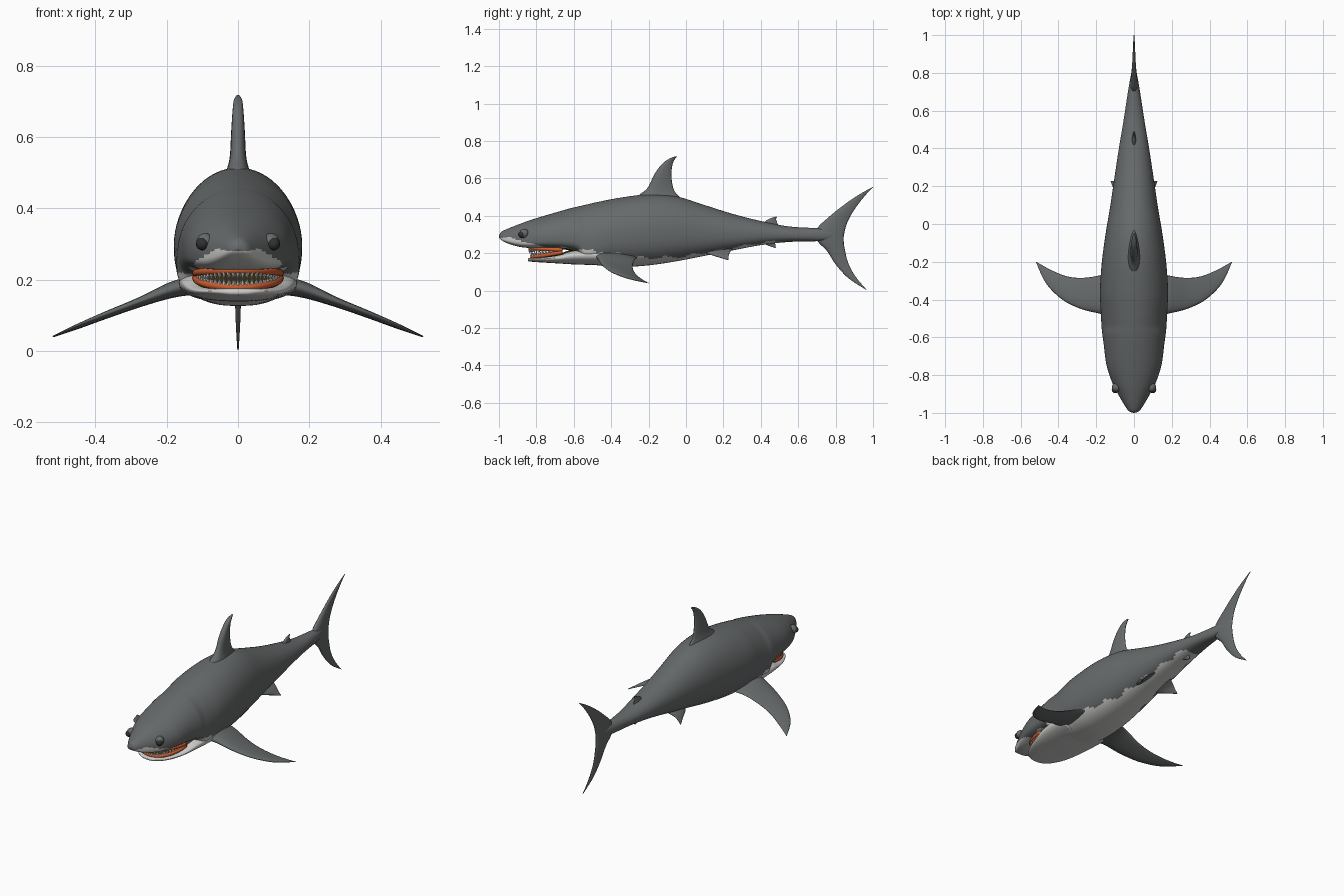
import bpy, bmesh, math
from mathutils import Vector, Matrix

if "Cube" in bpy.data.objects:
    bpy.data.objects.remove(bpy.data.objects["Cube"])


def material(name, rgb):
    m = bpy.data.materials.new(name)
    m.diffuse_color = (*rgb, 1)
    m.use_nodes = True
    m.node_tree.nodes["Principled BSDF"].inputs["Base Color"].default_value = m.diffuse_color
    return m


GREY = material("slate_skin", (0.135, 0.145, 0.147))
WHITE = material("pale_belly", (0.62, 0.62, 0.61))
MOUTH = material("dark_mouth", (0.045, 0.035, 0.01))
GUM = material("orange_gum", (0.6, 0.11, 0.03))
TOOTH = material("tooth_white", (0.85, 0.85, 0.82))
EYE = material("eye_black", (0.03, 0.03, 0.03))


def smooth_rows(rows, steps):
    """Catmull-Rom resampling of rows of numbers."""
    out, n = [], len(rows)
    for i in range(n - 1):
        a, b, c, d = (rows[min(max(j, 0), n - 1)] for j in (i - 1, i, i + 1, i + 2))
        for s in range(steps):
            t = s / steps
            out.append([0.5 * (2 * q + (r - p) * t + (2 * p - 5 * q + 4 * r - u) * t * t
                               + (3 * q - p - 3 * r + u) * t ** 3)
                        for p, q, r, u in zip(a, b, c, d)])
    out.append(list(rows[-1]))
    return out


def finish(name, bm, mats, rule=None, smooth=True):
    bmesh.ops.recalc_face_normals(bm, faces=bm.faces)
    bm.normal_update()
    for f in bm.faces:
        f.smooth = smooth
        if rule:
            f.material_index = rule(f.calc_center_median(), f.normal)
    me = bpy.data.meshes.new(name)
    bm.to_mesh(me)
    bm.free()
    for m in mats:
        me.materials.append(m)
    ob = bpy.data.objects.new(name, me)
    bpy.context.collection.objects.link(ob)
    return ob


def loft(name, rings, mats, rule=None):
    bm = bmesh.new()
    vs = [[bm.verts.new(p) for p in r] for r in rings]
    n = len(vs[0])
    for a, b in zip(vs, vs[1:]):
        for i in range(n):
            j = (i + 1) % n
            bm.faces.new((a[i], a[j], b[j], b[i]))
    bm.faces.new(vs[0])
    bm.faces.new(vs[-1])
    return finish(name, bm, mats, rule)


def spow(v, e):
    return math.copysign(abs(v) ** e, v)


def section(y, w, top, bottom, mid, low_exp, n=64):
    """Cross-section: elliptical back, squarer underside."""
    zm = bottom + mid * (top - bottom)
    ring = []
    for i in range(n):
        a = 2 * math.pi * i / n
        c, s = math.cos(a), math.sin(a)
        if s >= 0:
            ring.append((w * c, y, zm + (top - zm) * s))
        else:
            e = 2 / low_exp
            ring.append((w * spow(c, e), y, zm + (zm - bottom) * spow(s, e)))
    return ring


def lerp_table(tab, y):
    for (a, u), (b, v) in zip(tab, tab[1:]):
        if y <= b:
            return u + (v - u) * max(0, (y - a) / (b - a))
    return tab[-1][1]


# Body: y, half width, top, bottom
BODY = [(-1, .004, .293, .285), (-.99, .028, .312, .272), (-.96, .05, .328, .255),
        (-.9, .085, .352, .236), (-.84, .115, .374, .228), (-.75, .145, .402, .226),
        (-.64, .16, .434, .218), (-.58, .168, .449, .2), (-.54, .172, .458, .15),
        (-.48, .175, .472, .136), (-.35, .18, .497, .126), (-.2, .17, .514, .135),
        (-.05, .15, .503, .157), (.1, .125, .457, .186), (.25, .103, .41, .215),
        (.4, .08, .372, .243), (.55, .055, .343, .26), (.7, .032, .334, .264),
        (.78, .018, .33, .27), (.84, .004, .318, .282)]
BELLY_LINE = [(-1, .285), (-.88, .272), (-.8, .238), (-.6, .225), (-.4, .2), (-.2, .175),
              (0, .183), (.2, .222), (.45, .262), (.56, .262), (.6, .2), (1, .2)]


def in_mouth(c):
    return c.y > -.66 and abs(c.x) < .12 or (c.x / .115) ** 2 + ((c.y + .66) / .165) ** 2 < 1


def body_rule(c, n):
    if c.y < -.53 and in_mouth(c) and c.z < .235 and (n.z < -.3 or n.y < -.3):
        return 2
    return 1 if c.z < lerp_table(BELLY_LINE, c.y) + .006 * math.sin(c.y * 45) else 0


rings = []
for y, w, t, b in smooth_rows(BODY, 6):
    head = min(1, max(0, (-.4 - y) / .2))
    rings.append(section(y, w, t, b, .46 - .16 * head, 2.5 + head))
loft("body", rings, [GREY, WHITE, MOUTH], body_rule)

# Lower jaw
JAW = [(-.846, .015, .17, .16), (-.838, .05, .174, .156), (-.81, .085, .177, .153),
       (-.75, .118, .183, .149), (-.68, .14, .196, .145), (-.6, .158, .222, .14),
       (-.5, .166, .23, .137), (-.42, .165, .23, .135)]
loft("lower_jaw", [section(y, w, t, b, .6, 2.3) for y, w, t, b in smooth_rows(JAW, 5)],
     [WHITE, MOUTH], lambda c, n: 1 if n.z > .3 and in_mouth(c) else 0)


# Gums and teeth follow a U-shaped jaw line
def jaw_point(a, front, z0, z1):
    return Vector((.118 * math.sin(a), -.66 - front * math.cos(a),
                   z0 + (z1 - z0) * (1 - math.cos(a))))


def gum_and_teeth(label, front, z0, z1, up):
    rings, n = [], 40
    for i in range(n + 1):
        a = math.pi * (i / n - .5)
        p = jaw_point(a, front, z0, z1)
        out = Vector((math.sin(a), -math.cos(a), 0))
        rings.append([p + out * .011 * math.cos(k * math.pi / 4)
                      + Vector((0, 0, .011 * math.sin(k * math.pi / 4))) for k in range(8)])
    loft(label + "_gum", rings, [GUM])
    bm = bmesh.new()
    for row, (count, size) in enumerate(((27, .022), (24, .016))):
        for i in range(count):
            a = math.pi * .94 * (i / (count - 1) - .5)
            p = jaw_point(a, front + .006 - .014 * row, z0, z1)
            p.z += up * (.006 + size / 2)
            m = Matrix.Translation(p) @ Matrix.Rotation(0 if up > 0 else math.pi, 4, 'X')
            bmesh.ops.create_cone(bm, cap_ends=True, segments=4, radius1=.0055,
                                  radius2=0, depth=size, matrix=m)
    finish(label + "_teeth", bm, [TOOTH], smooth=False)


gum_and_teeth("upper", .172, .226, .218, -1)
gum_and_teeth("lower", .162, .178, .205, 1)


# Fins: stations of leading point, trailing point, half thickness
def fin(name, stations, normal, side=1):
    rings = []
    nv = Vector(normal)
    for r in smooth_rows(stations, 6):
        lead, trail, th = Vector(r[0:3]), Vector(r[3:6]), r[6]
        ring = []
        for k in range(20):
            a = 2 * math.pi * k / 20
            t = (1 - math.cos(a)) / 2
            p = lead.lerp(trail, t) + nv * th * math.sin(a) * (1.25 - .7 * t)
            ring.append((p.x * side, p.y, p.z))
        rings.append(ring)
    loft(name, rings, [GREY])


def flat_fin(name, rows):
    fin(name, [(0, a, b, 0, c, d, t) for a, b, c, d, t in rows], (1, 0, 0))


flat_fin("dorsal_fin", [(-.3, .47, .0, .46, .05), (-.25, .512, -.03, .495, .034),
                        (-.205, .55, -.065, .54, .024), (-.17, .62, -.078, .61, .02),
                        (-.13, .675, -.073, .67, .016), (-.09, .705, -.06, .702, .012),
                        (-.055, .718, -.048, .716, .004)])
flat_fin("tail_fin", [(1, .555, 1, .553, .002), (.92, .51, .955, .505, .006),
                      (.84, .455, .905, .44, .009), (.76, .39, .865, .37, .014),
                      (.7, .33, .847, .31, .02), (.7, .27, .843, .27, .02),
                      (.755, .21, .85, .215, .014), (.8, .14, .87, .14, .009),
                      (.87, .065, .91, .07, .006), (.965, .003, .967, .003, .002)])
flat_fin("second_dorsal_fin", [(.4, .35, .5, .335, .014), (.43, .375, .488, .362, .009),
                               (.455, .388, .482, .38, .006), (.482, .396, .486, .394, .002)])
flat_fin("anal_fin", [(.38, .265, .48, .27, .012), (.42, .248, .477, .252, .008),
                      (.475, .228, .48, .229, .002)])

for side, tag in ((1, "left"), (-1, "right")):
    fin(tag + "_pectoral_fin", [
        (.1, -.5, .19, .1, -.25, .18, .03), (.18, -.475, .175, .18, -.272, .168, .024),
        (.28, -.45, .138, .27, -.285, .133, .014), (.38, -.4, .1, .355, -.277, .1, .01),
        (.465, -.315, .066, .44, -.243, .066, .006), (.52, -.2, .04, .517, -.2, .04, .002)],
        (.3, 0, .95), side)
    fin(tag + "_pelvic_fin", [
        (.05, .08, .215, .05, .25, .225, .014), (.08, .12, .196, .085, .235, .205, .009),
        (.1, .17, .18, .105, .228, .185, .006), (.122, .222, .164, .122, .228, .165, .002)],
        (.8, 0, .6), side)
    # Eye with brow bump
    for name, loc, r, mat in (("brow", (.092, -.865, .305), .025, GREY),
                              ("eye", (.1, -.878, .3), .018, EYE)):
        bm = bmesh.new()
        bmesh.ops.create_uvsphere(bm, u_segments=20, v_segments=12, radius=r,
                                  matrix=Matrix.Translation((loc[0] * side, loc[1], loc[2])))
        finish(tag + "_" + name, bm, [mat])
